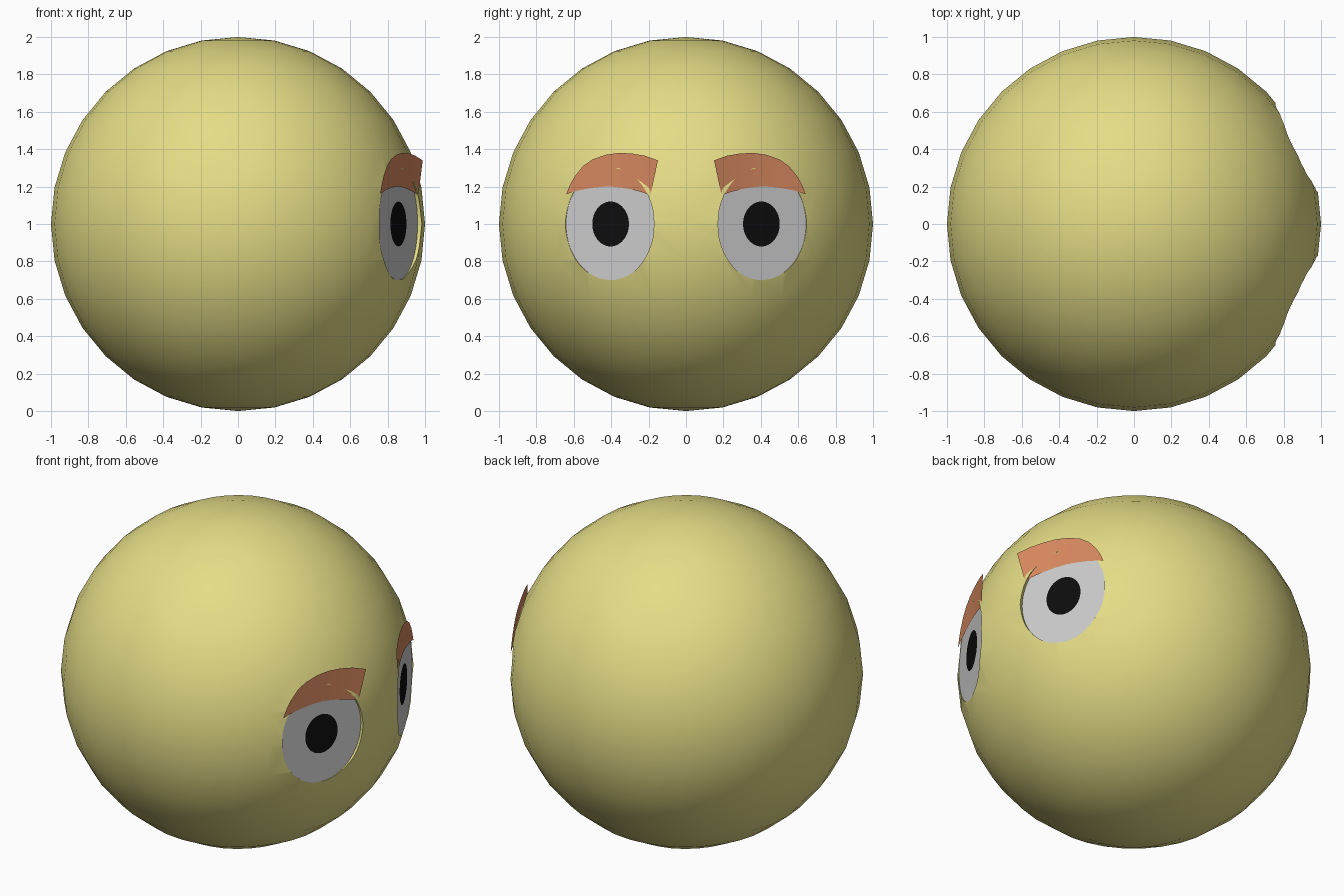
import bpy, bmesh
from math import sin, cos, pi
from mathutils import Vector

if "Cube" in bpy.data.objects:
    bpy.data.objects.remove(bpy.data.objects["Cube"])

U = Vector((-0.401, 0.916, 0.0))     # sideways direction of an eye plane (y > 0 side)
N = Vector((0.916, 0.401, 0.0))      # outward direction of an eye plane
C = Vector((0.855, 0.402, 1.0))      # eye centre


def material(name, rgb):
    m = bpy.data.materials.new(name)
    m.diffuse_color = (*rgb, 1)
    m.use_nodes = True
    m.node_tree.nodes["Principled BSDF"].inputs["Base Color"].default_value = m.diffuse_color
    return m


yellow = material("yellow", (0.78, 0.72, 0.24))
white = material("white", (0.8, 0.8, 0.8))
black = material("black", (0.004, 0.004, 0.004))
brown = material("brown", (0.68, 0.25, 0.115))


def finish(name, bm, mat=None):
    me = bpy.data.meshes.new(name)
    bm.to_mesh(me)
    bm.free()
    ob = bpy.data.objects.new(name, me)
    bpy.context.collection.objects.link(ob)
    if mat:
        me.materials.append(mat)
    return ob


def oval(a, b, lift, side, n=48):
    """Points of an oval in the eye plane, mirrored in y by side."""
    pts = []
    for i in range(n):
        t = 2 * pi * i / n
        p = C + U * (a * cos(t)) + N * lift + Vector((0, 0, b * sin(t)))
        pts.append(Vector((p.x, p.y * side, p.z)))
    return pts


def oval_sheet(name, a, b, lift, side, mat, depth=0.0):
    bm = bmesh.new()
    f = bm.faces.new([bm.verts.new(p) for p in oval(a, b, lift, side)])
    f.normal_update()
    if f.normal.x < 0:
        f.normal_flip()
    if depth:
        ext = bmesh.ops.extrude_face_region(bm, geom=[f], use_keep_orig=True)
        vs = [v for v in ext["geom"] if isinstance(v, bmesh.types.BMVert)]
        bmesh.ops.translate(bm, verts=vs, vec=Vector((N.x, N.y * side, 0)) * depth)
        bmesh.ops.recalc_face_normals(bm, faces=bm.faces)
    return finish(name, bm, mat)


# Brow outline as (y, z): upper and lower edge, outer end to inner end
UPPER = [(.64, 1.16), (.62, 1.21), (.595, 1.255), (.55, 1.31), (.50, 1.345), (.43, 1.37),
         (.36, 1.38), (.29, 1.377), (.22, 1.365), (.15, 1.34)]
LOWER = [(.64, 1.16), (.60, 1.173), (.55, 1.185), (.50, 1.193), (.45, 1.199), (.40, 1.2),
         (.35, 1.195), (.30, 1.187), (.245, 1.173), (.19, 1.155)]


def brow(name, side):
    bm = bmesh.new()

    def vert(y, z):
        d = (0.4 - y) / 0.25
        x = C.x + (C.y - y) * 0.4378 + 0.004 + (0.018 if d > 0 else 0.006) * d * d
        return bm.verts.new((x, y * side, z))
    up = [vert(*p) for p in UPPER]
    lo = [up[0]] + [vert(*p) for p in LOWER[1:]]
    for i in range(len(up) - 1):
        loop = [lo[i], lo[i + 1], up[i + 1], up[i]]
        f = bm.faces.new(loop[1:] if i == 0 else loop)
        f.normal_update()
        if f.normal.x < 0:
            f.normal_flip()
    return finish(name, bm, brown)


# Ball body
bm = bmesh.new()
bmesh.ops.create_uvsphere(bm, u_segments=32, v_segments=16, radius=1)
bmesh.ops.translate(bm, verts=bm.verts, vec=(0, 0, 1))
body = finish("body", bm, yellow)
bpy.context.view_layer.objects.active = body
body.select_set(True)
bpy.ops.object.shade_smooth_by_angle()

for side, tag in ((1, "right"), (-1, "left")):
    # Shallow oval recess cut into the ball
    cutter = oval_sheet(tag + "_recess_cutter", 0.262, 0.3, -0.006, side, None, depth=0.3)
    cutter.hide_render = True
    cutter.hide_set(True)
    cut = body.modifiers.new(tag + "_recess", 'BOOLEAN')
    cut.operation = 'DIFFERENCE'
    cut.solver = 'EXACT'
    cut.object = cutter
    # Eye, pupil and brow sheets
    oval_sheet(tag + "_eye", 0.262, 0.3, 0.0, side, white)
    oval_sheet(tag + "_pupil", 0.107, 0.12, 0.003, side, black)
    brow(tag + "_brow", side)
